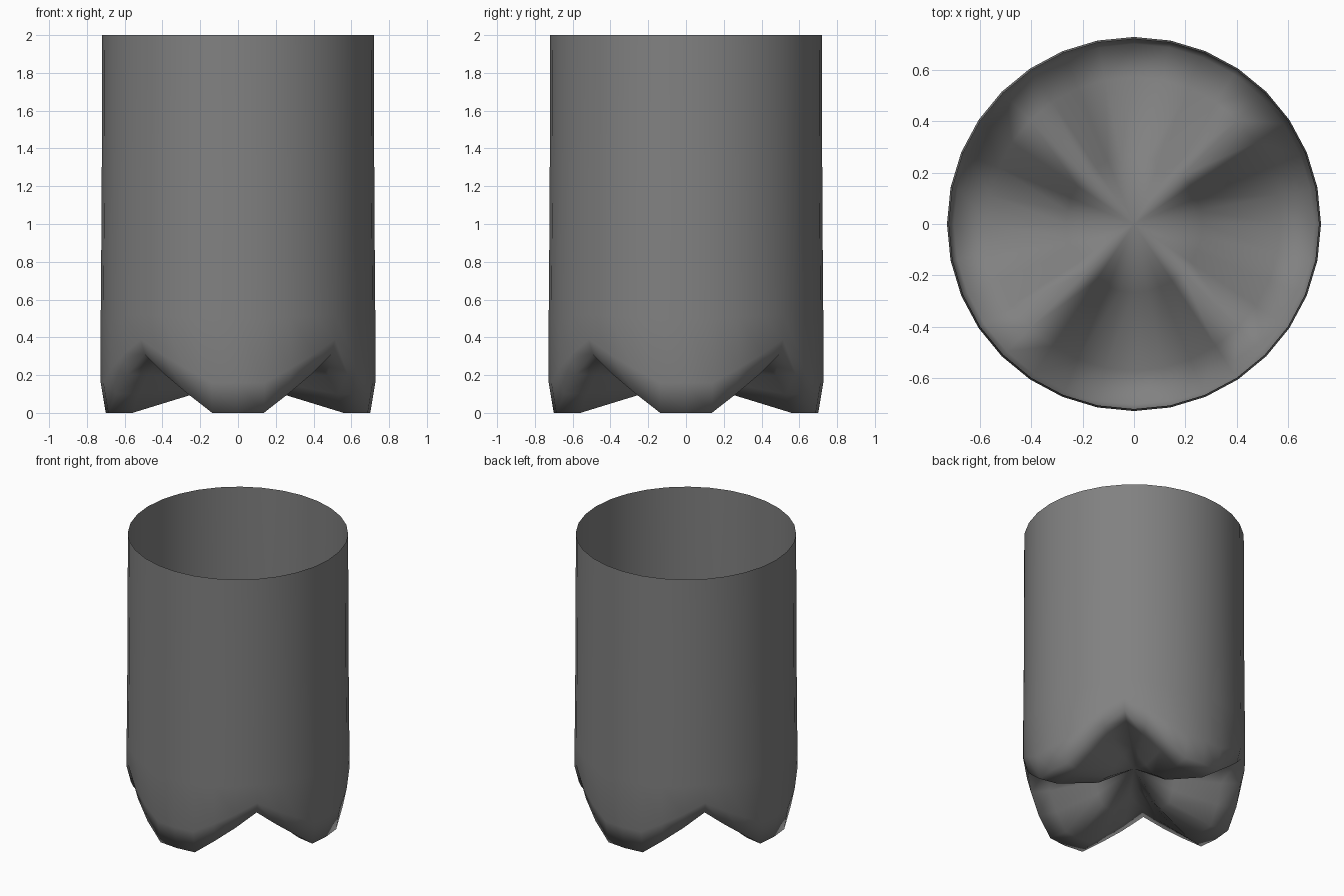
import bpy, bmesh, math

if "Cube" in bpy.data.objects:
    bpy.data.objects.remove(bpy.data.objects["Cube"])

SIDES = 32
# height blend from foot (0) to valley (1), per step away from a foot centre
BLEND = [0.0, 0.0, 0.33, 0.66, 1.0]
# rings from rim to centre: radius, z over a foot, z over a valley
RINGS = [
    (0.719, 2.00, 2.00),
    (0.722, 1.10, 1.10),
    (0.727, 0.50, 0.52),
    (0.727, 0.16, 0.39),
    (0.700, 0.00, 0.31),
    (0.570, 0.00, 0.30),
    (0.265, 0.092, 0.28),
]
CENTRE_Z = 0.27


def blend(i):
    step = i % 8
    return BLEND[min(step, 8 - step)]


# Open-topped bottle body with a four-footed base
bm = bmesh.new()
loops = []
for r, z_foot, z_valley in RINGS:
    loop = []
    for i in range(SIDES):
        a = 2 * math.pi * i / SIDES
        z = z_foot + (z_valley - z_foot) * blend(i)
        loop.append(bm.verts.new((r * math.cos(a), r * math.sin(a), z)))
    loops.append(loop)

for upper, lower in zip(loops, loops[1:]):
    for i in range(SIDES):
        j = (i + 1) % SIDES
        bm.faces.new((upper[i], lower[i], lower[j], upper[j]))

# Close the underside to its raised centre
centre = bm.verts.new((0, 0, CENTRE_Z))
for i in range(SIDES):
    bm.faces.new((loops[-1][i], centre, loops[-1][(i + 1) % SIDES]))

for f in bm.faces:
    f.smooth = True

mesh = bpy.data.meshes.new("bottle_base")
bm.to_mesh(mesh)
bm.free()

# Dark grey plastic
plastic = bpy.data.materials.new("dark_grey")
plastic.diffuse_color = (0.22, 0.22, 0.22, 1)
plastic.use_nodes = True
plastic.node_tree.nodes["Principled BSDF"].inputs["Base Color"].default_value = plastic.diffuse_color
mesh.materials.append(plastic)
bpy.context.collection.objects.link(bpy.data.objects.new("bottle_base", mesh))
